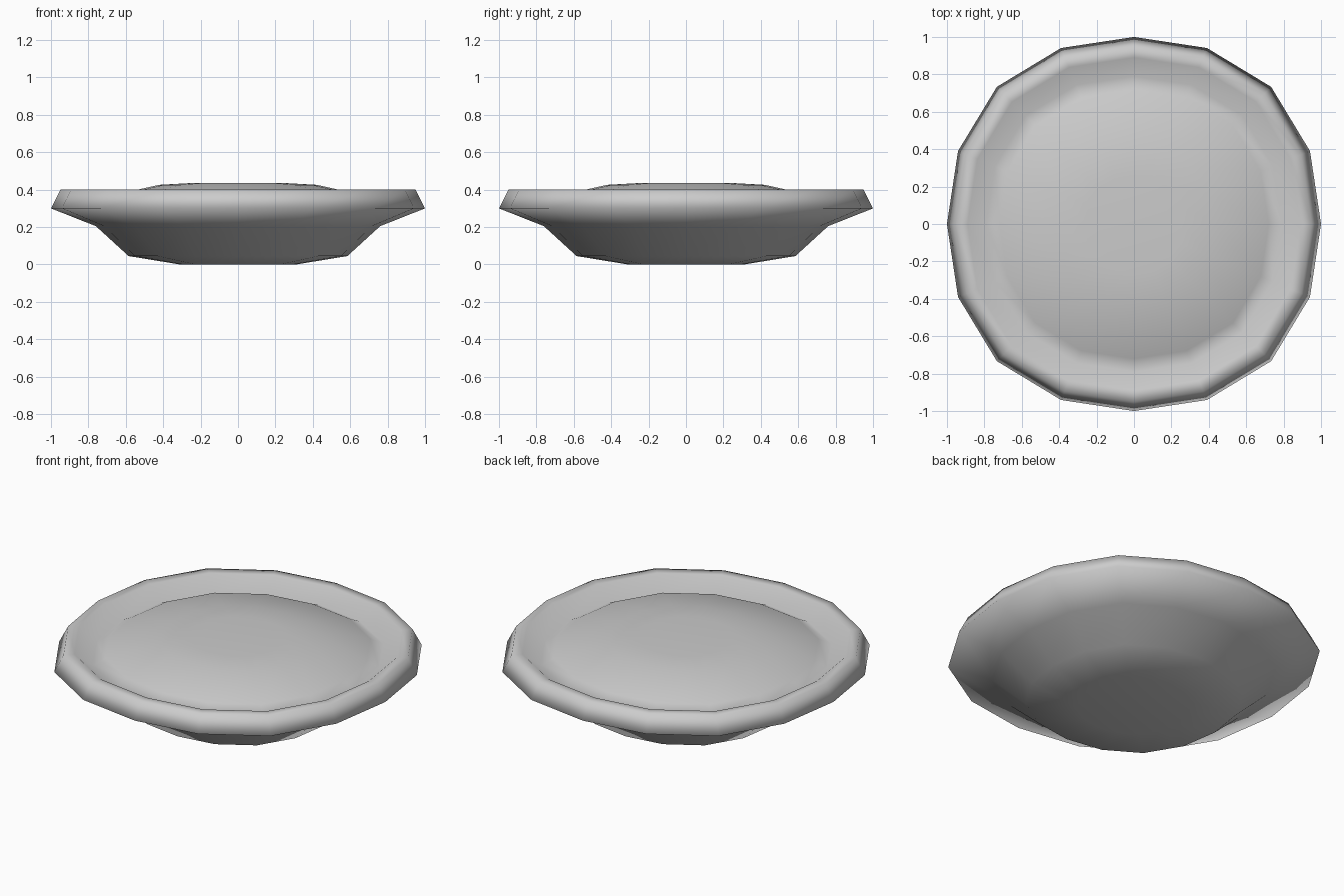
import bpy
import bmesh
from math import cos, sin, pi

cube = bpy.data.objects.get("Cube")
if cube:
    bpy.data.objects.remove(cube, do_unlink=True)

SIDES = 16


def make_material(name, rgb):
    mat = bpy.data.materials.new(name)
    mat.use_nodes = True
    colour = (*rgb, 1.0)
    mat.diffuse_color = colour
    shader = next(n for n in mat.node_tree.nodes if n.type == "BSDF_PRINCIPLED")
    shader.inputs["Base Color"].default_value = colour
    shader.inputs["Roughness"].default_value = 0.6
    return mat


def add_ring(bm, radius, z):
    """Sixteen-sided ring, slightly fuller on its diagonals."""
    verts = []
    for i in range(SIDES):
        angle = 2 * pi * i / SIDES
        r = radius * (1 + 0.037 * sin(2 * angle) ** 2)
        verts.append(bm.verts.new((r * cos(angle), r * sin(angle), z)))
    return verts


def lathe(name, profile, mat):
    """Bridge stacked rings from the underside to the top and cap both ends."""
    bm = bmesh.new()
    rings = [add_ring(bm, r, z) for r, z in profile]
    for low, high in zip(rings, rings[1:]):
        for i in range(SIDES):
            j = (i + 1) % SIDES
            bm.faces.new((low[i], low[j], high[j], high[i]))
    bm.faces.new(list(reversed(rings[0])))
    bm.faces.new(rings[-1])
    bmesh.ops.recalc_face_normals(bm, faces=bm.faces[:])
    for face in bm.faces:
        face.smooth = True
    mesh = bpy.data.meshes.new(name)
    bm.to_mesh(mesh)
    bm.free()
    mesh.materials.append(mat)
    obj = bpy.data.objects.new(name, mesh)
    bpy.context.collection.objects.link(obj)
    return obj


grey = make_material("plain grey", (0.6, 0.6, 0.6))

# Radius and height, from the foot, round the rim, to the raised centre
profile = [
    (0.31, 0.0),    # foot
    (0.585, 0.045),
    (0.76, 0.205),  # bowl wall
    (1.0, 0.30),    # widest edge
    (0.95, 0.40),   # rim top
    (0.89, 0.40),
    (0.79, 0.325),  # groove
    (0.72, 0.36),   # domed centre
    (0.42, 0.426),
    (0.26, 0.435),
]
lathe("round_dish", profile, grey)
